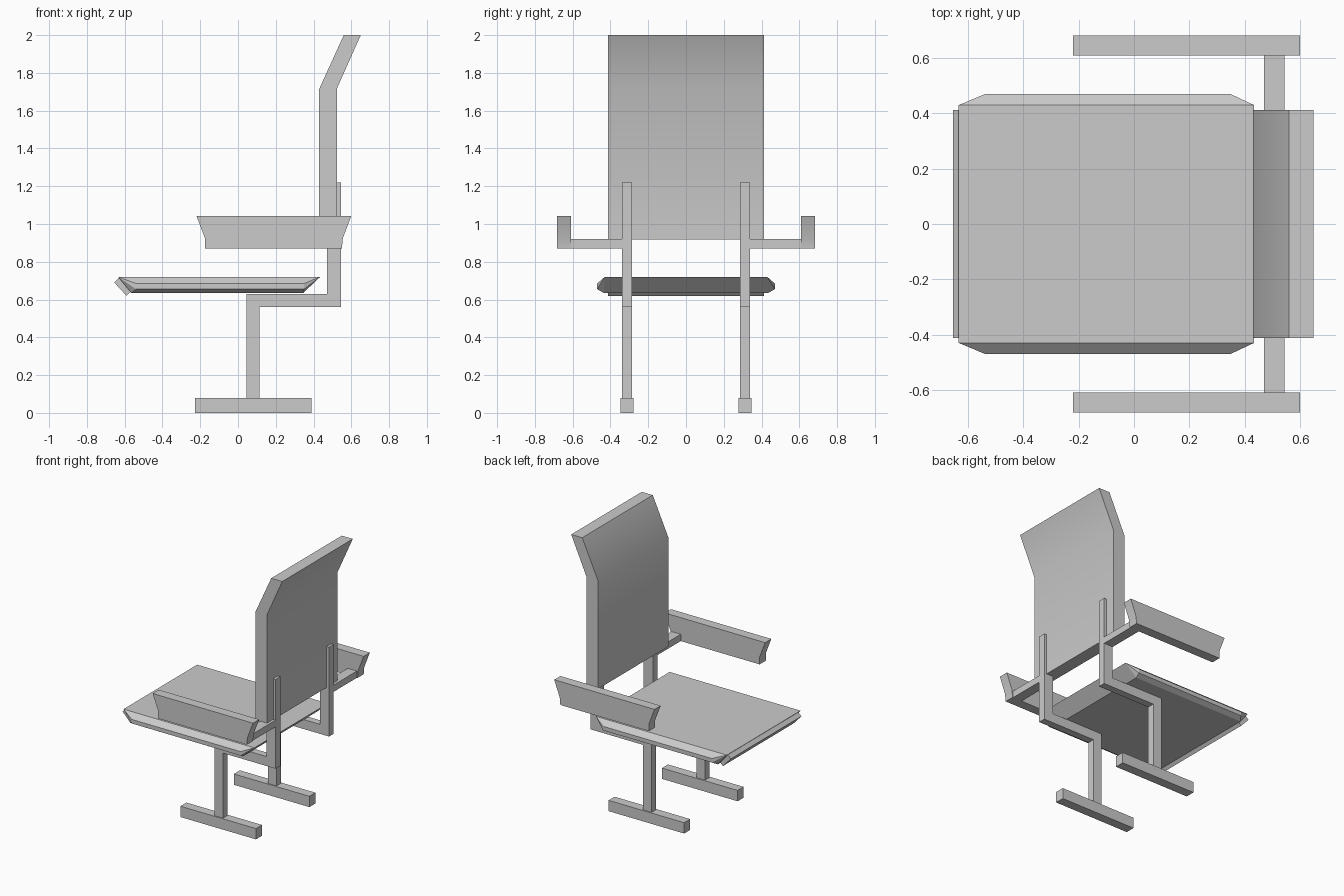
import bpy, bmesh

if "Cube" in bpy.data.objects:
    bpy.data.objects.remove(bpy.data.objects["Cube"])


def finish(name, bm, smooth=False):
    bmesh.ops.recalc_face_normals(bm, faces=bm.faces)
    mesh = bpy.data.meshes.new(name)
    bm.to_mesh(mesh)
    bm.free()
    ob = bpy.data.objects.new(name, mesh)
    bpy.context.collection.objects.link(ob)
    if smooth:
        bpy.ops.object.select_all(action='DESELECT')
        ob.select_set(True)
        bpy.context.view_layer.objects.active = ob
        bpy.ops.object.shade_smooth_by_angle()
    return ob


def extrude_xz(name, profile, y0, y1, smooth=False):
    """Solid from an x-z profile, spanning y0..y1."""
    bm = bmesh.new()
    face = bm.faces.new([bm.verts.new((x, y0, z)) for x, z in profile])
    new = bmesh.ops.extrude_face_region(bm, geom=[face], use_keep_orig=True)
    verts = [g for g in new["geom"] if isinstance(g, bmesh.types.BMVert)]
    bmesh.ops.translate(bm, verts=verts, vec=(0, y1 - y0, 0))
    return finish(name, bm, smooth)


def rect(x0, x1, z0, z1):
    return [(x0, z0), (x1, z0), (x1, z1), (x0, z1)]


# Seat cushion with bevelled rim: (x min, x max, half width, z) per level
bm = bmesh.new()
for x0, x1, w, z in [(-0.565, 0.345, 0.435, 0.635), (-0.54, 0.35, 0.47, 0.655),
                     (-0.54, 0.35, 0.47, 0.685), (-0.635, 0.435, 0.43, 0.72)]:
    for x in (x0, x1):
        for y in (-w, w):
            bm.verts.new((x, y, z))
bmesh.ops.convex_hull(bm, input=bm.verts)
bmesh.ops.dissolve_limit(bm, angle_limit=0.02, verts=bm.verts, edges=bm.edges)
finish("seat", bm)

# Slanted strip along the seat's leading edge
extrude_xz("seat_edge_strip", [(-0.63, 0.715), (-0.655, 0.69), (-0.59, 0.62), (-0.565, 0.645)],
           -0.412, 0.412)

# Backrest with bent top
extrude_xz("backrest", [(0.43, 0.917), (0.525, 0.917), (0.525, 1.72),
                        (0.65, 2.0), (0.56, 2.0), (0.43, 1.715)], -0.412, 0.412, True)

# Stepped support frame: leg, underseat bar and back upright
frame = [(0.045, 0.08), (0.115, 0.08), (0.115, 0.56), (0.545, 0.56), (0.545, 1.22),
         (0.47, 1.22), (0.47, 0.63), (0.045, 0.63)]
# Armrest panel with tapered ends
arm = [(-0.175, 0.87), (0.55, 0.87), (0.555, 0.925), (0.6, 1.043), (-0.22, 1.043), (-0.175, 0.925)]

for s, side in ((-1, "near"), (1, "far")):
    extrude_xz(side + "_foot", rect(-0.228, 0.39, 0, 0.08), s * 0.277, s * 0.347)
    extrude_xz(side + "_support", frame, s * 0.285, s * 0.338)
    extrude_xz(side + "_arm_bracket", rect(0.47, 0.545, 0.87, 0.92), s * 0.338, s * 0.61)
    extrude_xz(side + "_armrest", arm, s * 0.61, s * 0.682, True)
